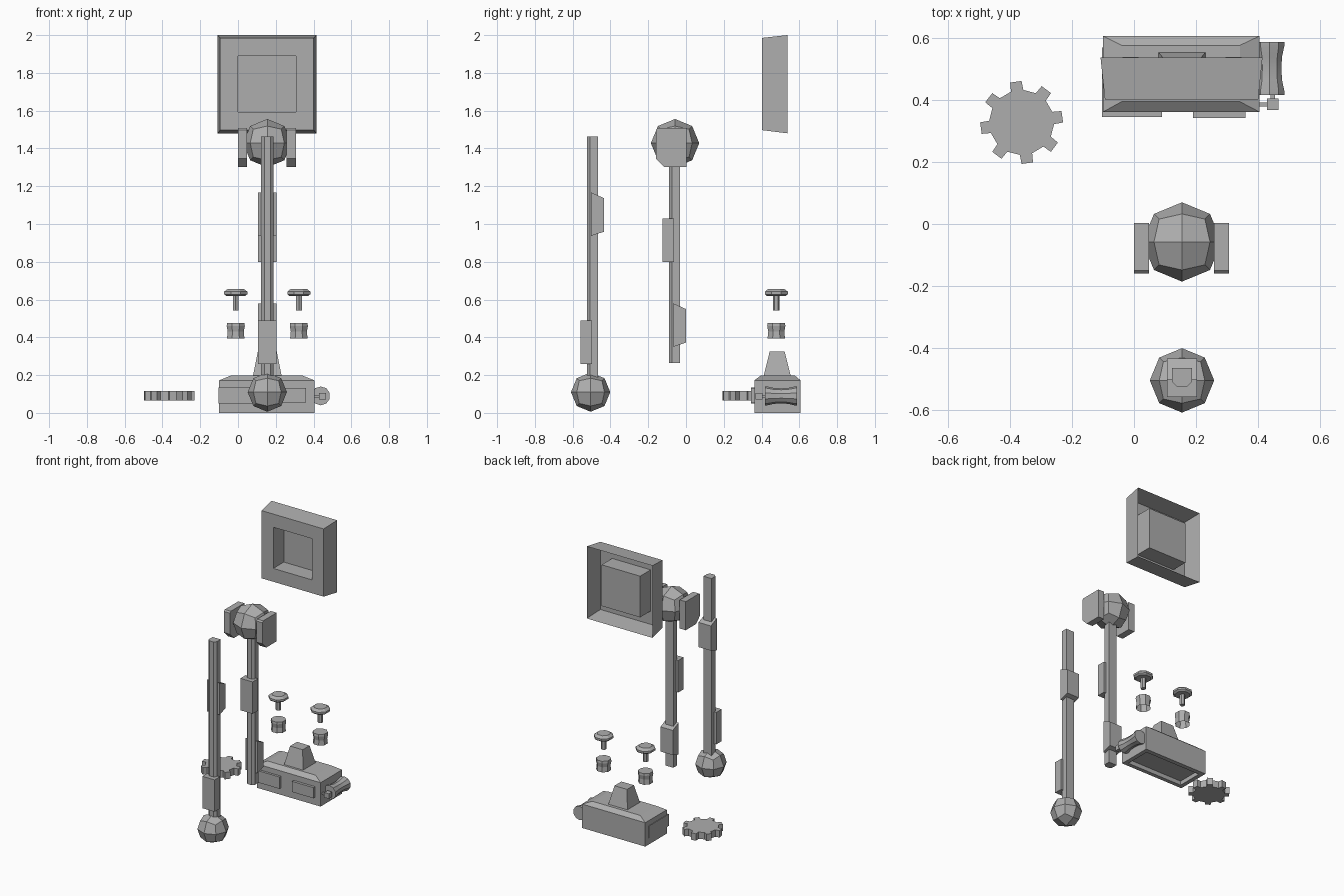
import bpy, bmesh
from math import sin, cos, radians, pi
from mathutils import Matrix, Vector

if "Cube" in bpy.data.objects:
    bpy.data.objects.remove(bpy.data.objects["Cube"])

grey = bpy.data.materials.new("plain_grey")
grey.use_nodes = True
colour = (0.42, 0.42, 0.42, 1)
grey.diffuse_color = colour
grey.node_tree.nodes["Principled BSDF"].inputs["Base Color"].default_value = colour


def finish(bm, name, smooth=False, recalc=True):
    if recalc:
        bmesh.ops.recalc_face_normals(bm, faces=bm.faces)
    mesh = bpy.data.meshes.new(name)
    bm.to_mesh(mesh)
    bm.free()
    obj = bpy.data.objects.new(name, mesh)
    bpy.context.collection.objects.link(obj)
    mesh.materials.append(grey)
    if smooth:
        bpy.ops.object.select_all(action='DESELECT')
        obj.select_set(True)
        bpy.context.view_layer.objects.active = obj
        bpy.ops.object.shade_smooth_by_angle(angle=radians(32))
    return obj


def loft(name, rings, start=True, end=True, smooth=False):
    """Skin a list of equal-length vertex loops, with optional end caps."""
    bm = bmesh.new()
    loops = [[bm.verts.new(p) for p in ring] for ring in rings]
    for a, b in zip(loops, loops[1:]):
        for i in range(len(a)):
            j = (i + 1) % len(a)
            bm.faces.new((a[i], a[j], b[j], b[i]))
    if start:
        bm.faces.new(loops[0][::-1])
    if end:
        bm.faces.new(loops[-1])
    return finish(bm, name, smooth)


def rect(x0, x1, y0, y1, z):
    return [(x0, y0, z), (x1, y0, z), (x1, y1, z), (x0, y1, z)]


def upright(x0, x1, z0, z1, y):
    return [(x0, y, z0), (x1, y, z0), (x1, y, z1), (x0, y, z1)]


def box(name, x0, x1, y0, y1, z0, z1):
    return loft(name, [rect(x0, x1, y0, y1, z0), rect(x0, x1, y0, y1, z1)])


def turned(name, profile, centre, sides, axis='Z', end=True, start=True, smooth=False):
    """Profile of (radius, distance) pairs turned about an axis."""
    rings = []
    for r, d in profile:
        ring = []
        for i in range(sides):
            a = 2 * pi * (i + 0.5) / sides
            p = (r * cos(a), r * sin(a), d) if axis == 'Z' else (r * cos(a), d, r * sin(a))
            ring.append(Vector(p) + Vector(centre))
        rings.append(ring)
    return loft(name, rings, start, end, smooth)


def ball(name, centre, radius):
    """Cube split once and pushed out to a sphere."""
    bm = bmesh.new()
    bmesh.ops.create_cube(bm, size=2)
    bmesh.ops.subdivide_edges(bm, edges=bm.edges, cuts=1, use_grid_fill=True)
    for v in bm.verts:
        v.co = v.co.normalized() * radius + Vector(centre)
    return finish(bm, name, True)


MID = 0.155

# Framed panel: flared shell open at the back, with a deep square recess
loft("panel_shell", [
    upright(-0.108, 0.415, 1.48, 2.0, 0.537),
    upright(-0.094, 0.401, 1.497, 1.985, 0.402),
    upright(0.0, 0.307, 1.593, 1.89, 0.402),
    upright(0.0, 0.307, 1.593, 1.89, 0.522)], start=False)


# Levers: bar with chamfered front corners, front and back sleeves
def lever(name, y, z0, z1, front_z, back_z):
    x0, x1, y0, y1, c = MID - 0.032, MID + 0.032, y - 0.03, y + 0.03, 0.016
    bar = [(x0 + c, y0), (x1 - c, y0), (x1, y0 + c), (x1, y1), (x0, y1), (x0, y0 + c)]
    loft(name + "_bar", [[(px, py, z) for px, py in bar] for z in (z0, z1)])
    box(name + "_front_sleeve", MID - 0.049, MID + 0.049,
        y - 0.063, y - 0.002, front_z, front_z + 0.23)
    loft(name + "_back_sleeve", [
        upright(MID - 0.049, MID + 0.049, back_z, back_z + 0.23, y - 0.007),
        upright(MID - 0.049, MID + 0.049, back_z + 0.022, back_z + 0.2, y + 0.06)])


lever("front_lever", -0.495, 0.15, 1.463, 0.26, 0.937)
ball("front_lever_ball", (MID, -0.505, 0.11), 0.104)
lever("rear_lever", -0.061, 0.265, 1.4, 0.8, 0.35)
ball("rear_lever_ball", (MID, -0.058, 1.428), 0.128)

# Cheek blocks either side of the rear ball
cheek = [(0.003, 1.302), (0.003, 1.508), (-0.15, 1.508), (-0.16, 1.498),
         (-0.16, 1.346), (-0.115, 1.302)]
for side, x0 in (("right", 0.0), ("left", 0.258)):
    loft(side + "_cheek", [[(x, y, z) for y, z in cheek] for x in (x0, x0 + 0.048)])

# Push buttons with stems and separate collars
for side, x in (("right", -0.012), ("left", 0.322)):
    at = (x, 0.478, 0)
    turned(side + "_button_cap", [(0.052, 0.618), (0.066, 0.628), (0.066, 0.642),
           (0.045, 0.657)], at, 8)
    turned(side + "_button_stem", [(0.018, 0.543), (0.018, 0.62)], at, 6)
    turned(side + "_button_collar", [(0.05, 0.395), (0.046, 0.43), (0.052, 0.46),
           (0.05, 0.475)], at, 8, start=False)

# Base housing: hollow underside, chamfered top
loft("base_housing", [
    rect(-0.07, 0.375, 0.39, 0.575, 0.03),
    rect(-0.07, 0.375, 0.39, 0.575, 0.0),
    rect(-0.1, 0.405, 0.362, 0.607, 0.0),
    rect(-0.1, 0.405, 0.362, 0.607, 0.172),
    rect(-0.04, 0.342, 0.395, 0.577, 0.197)])
loft("base_socket", [rect(0.078, 0.232, 0.41, 0.556, 0.19),
                     rect(0.105, 0.205, 0.443, 0.522, 0.325)])
box("corner_plate", -0.104, 0.09, 0.345, 0.57, 0.05, 0.135)
box("front_plate", 0.19, 0.36, 0.343, 0.37, 0.055, 0.132)

# Side roller, its small crank and pins
turned("side_roller", [(0.05, 0.417), (0.05, 0.43), (0.042, 0.465), (0.04, 0.505),
       (0.042, 0.54), (0.05, 0.575), (0.05, 0.588)], (0.438, 0, 0.09), 10, 'Y', smooth=True)
box("crank_block", 0.43, 0.467, 0.368, 0.405, 0.07, 0.106)
box("crank_pin", 0.441, 0.456, 0.4, 0.42, 0.08, 0.096)
box("crank_arm", 0.4, 0.432, 0.379, 0.392, 0.081, 0.095)

# Toothed wheel
outline = []
for tooth in range(8):
    for offset, r in ((-11, 0.105), (-8, 0.134), (8, 0.134), (11, 0.105)):
        a = radians(45 * tooth + 8 + offset)
        outline.append((-0.363 + r * cos(a), 0.328 + r * sin(a)))
loft("toothed_wheel", [[(x, y, z) for x, y in outline] for z in (0.065, 0.115)])
